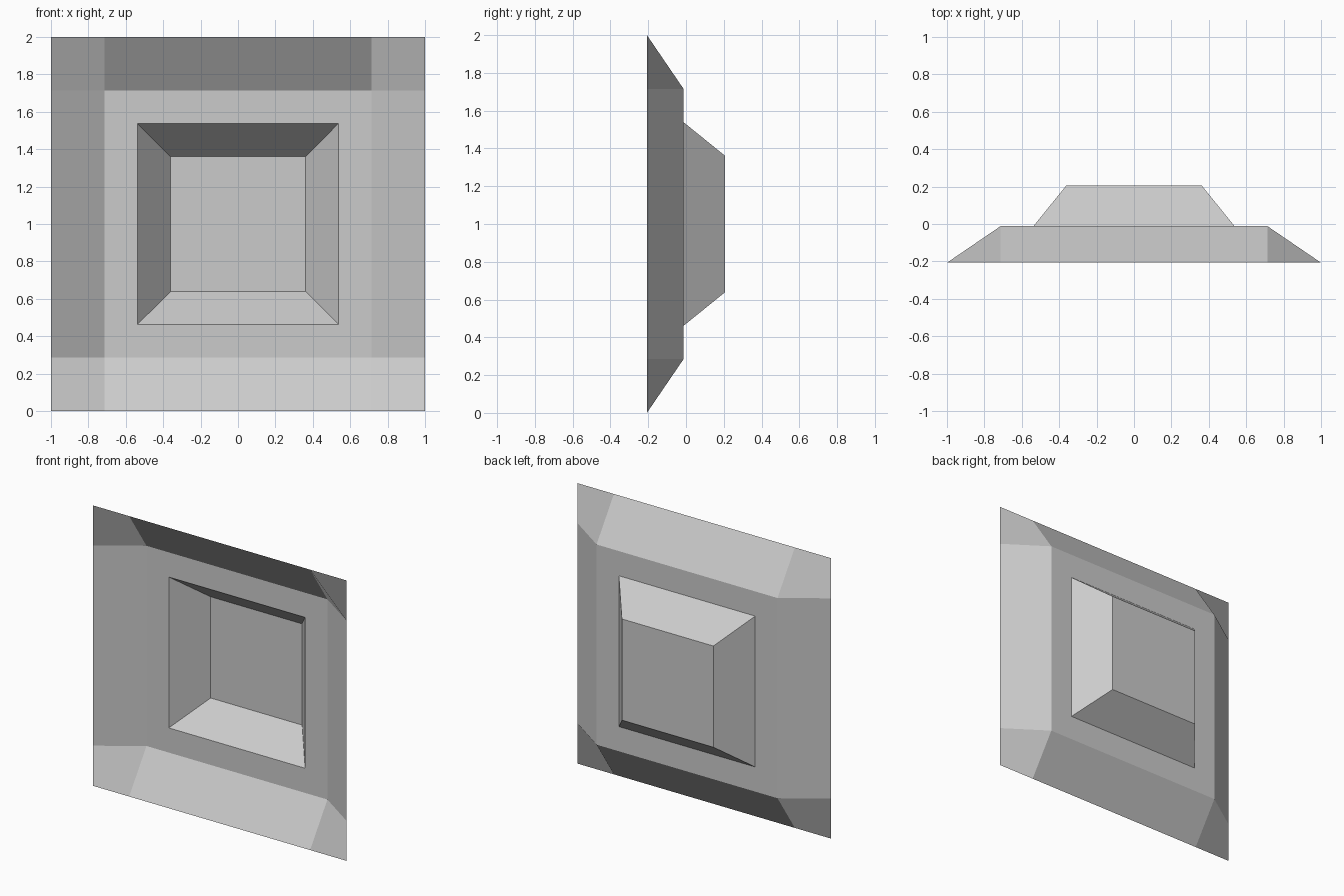
import bpy
import bmesh

cube = bpy.data.objects.get("Cube")
if cube:
    bpy.data.objects.remove(cube, do_unlink=True)

# Half widths and depths of the stepped panel
OUTER, INNER, MOUTH, FLOOR = 1.0, 0.714, 0.538, 0.361
Y_RIM, Y_PLATE, Y_FLOOR = -0.207, -0.012, 0.207
SIGNS = [(-1, -1), (1, -1), (1, 1), (-1, 1)]

grey = bpy.data.materials.new("light_grey")
grey.use_nodes = True
colour = (0.6, 0.6, 0.6, 1)
grey.diffuse_color = colour
grey.node_tree.nodes["Principled BSDF"].inputs["Base Color"].default_value = colour


def ring(bm, half, y):
    """Square of four vertices, counter-clockwise from the front."""
    return [bm.verts.new((sx * half, y, 1 + sz * half)) for sx, sz in SIGNS]


def bridge(bm, outer, inner):
    """Four sloping or flat sides between two squares."""
    for i in range(4):
        j = (i + 1) % 4
        bm.faces.new((outer[i], outer[j], inner[j], inner[i]))


def make_object(name, bm):
    mesh = bpy.data.meshes.new(name)
    bm.to_mesh(mesh)
    bm.free()
    mesh.materials.append(grey)
    obj = bpy.data.objects.new(name, mesh)
    bpy.context.collection.objects.link(obj)
    return obj


# Flared rim: straight strips plus one square patch at each corner
bm = bmesh.new()
inner = ring(bm, INNER, Y_PLATE)
corner = ring(bm, OUTER, Y_RIM)
side_x = [bm.verts.new((sx * OUTER, Y_RIM, 1 + sz * INNER)) for sx, sz in SIGNS]
side_z = [bm.verts.new((sx * INNER, Y_RIM, 1 + sz * OUTER)) for sx, sz in SIGNS]
for i in range(4):
    j = (i + 1) % 4
    edge = side_z if i % 2 == 0 else side_x
    bm.faces.new((edge[i], edge[j], inner[j], inner[i]))
    before, after = (side_x, side_z) if i % 2 == 0 else (side_z, side_x)
    bm.faces.new((before[i], corner[i], after[i], inner[i]))
make_object("flared_rim", bm)

# Flat frame around the recess
bm = bmesh.new()
bridge(bm, ring(bm, INNER, Y_PLATE), ring(bm, MOUTH, Y_PLATE))
make_object("flat_frame", bm)

# Tapered recess, open at the front
bm = bmesh.new()
floor = ring(bm, FLOOR, Y_FLOOR)
bridge(bm, ring(bm, MOUTH, Y_PLATE), floor)
bm.faces.new(floor)
make_object("tapered_recess", bm)
